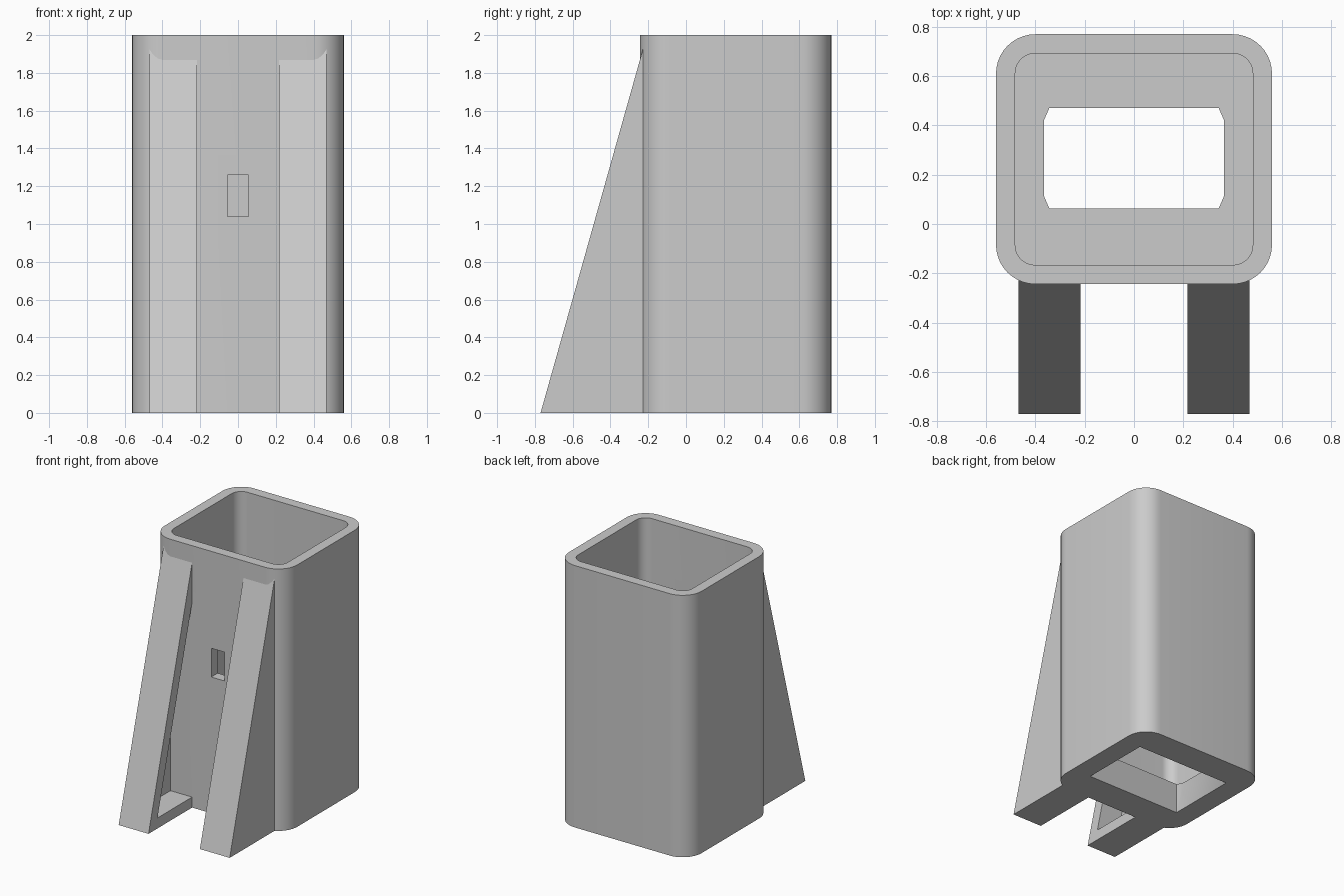
import bpy, bmesh, math
from mathutils import Vector

if "Cube" in bpy.data.objects:
    bpy.data.objects.remove(bpy.data.objects["Cube"], do_unlink=True)

grey = bpy.data.materials.new("light_grey")
grey.use_nodes = True
grey.diffuse_color = (0.6, 0.6, 0.6, 1)
grey.node_tree.nodes["Principled BSDF"].inputs["Base Color"].default_value = (0.6, 0.6, 0.6, 1)

CY = 0.263           # depth centre of the sleeve
FLOOR = 0.18         # floor thickness


def finish(name, bm):
    bmesh.ops.recalc_face_normals(bm, faces=bm.faces)
    mesh = bpy.data.meshes.new(name)
    bm.to_mesh(mesh)
    bm.free()
    mesh.materials.append(grey)
    ob = bpy.data.objects.new(name, mesh)
    bpy.context.collection.objects.link(ob)
    return ob


def prism(name, points, direction):
    bm = bmesh.new()
    face = bm.faces.new([bm.verts.new(p) for p in points])
    ext = bmesh.ops.extrude_face_region(bm, geom=[face])
    moved = [g for g in ext["geom"] if isinstance(g, bmesh.types.BMVert)]
    bmesh.ops.translate(bm, verts=moved, vec=Vector(direction))
    if not face.is_valid or len(bm.faces) < len(points) + 2:
        bm.faces.new(list(bm.verts)[:len(points)])
    return finish(name, bm)


def rounded_rect(hx, hy, r, z, steps=10):
    pts = []
    for i, (sx, sy) in enumerate([(1, 1), (-1, 1), (-1, -1), (1, -1)]):
        for k in range(steps + 1):
            a = (i + k / steps) * math.pi / 2
            pts.append((sx * (hx - r) + r * math.cos(a),
                        CY + sy * (hy - r) + r * math.sin(a), z))
    return pts


def activate(ob):
    bpy.ops.object.select_all(action="DESELECT")
    ob.select_set(True)
    bpy.context.view_layer.objects.active = ob


def cut(ob, cutter):
    cutter.hide_render = True
    mod = ob.modifiers.new("cut", "BOOLEAN")
    mod.operation = "DIFFERENCE"
    mod.solver = "EXACT"
    mod.object = cutter
    activate(ob)
    bpy.ops.object.modifier_apply(modifier=mod.name)
    bpy.data.objects.remove(cutter, do_unlink=True)


# Rounded sleeve with an open cavity
sleeve = prism("sleeve", rounded_rect(0.56, 0.507, 0.16, 0), (0, 0, 2))
cut(sleeve, prism("cavity_cutter", rounded_rect(0.482, 0.429, 0.08, FLOOR), (0, 0, 2)))

# Tapered floor opening: square corners below, clipped corners above
bm = bmesh.new()
for sx in (-1, 1):
    for sy in (-1, 1):
        for z, x, y in ((0, 0.4, 0.275), (FLOOR, 0.365, 0.15), (FLOOR, 0.342, 0.203)):
            bm.verts.new((sx * x, CY + 0.004 + sy * y, z + (0.004 if z else -0.004)))
bmesh.ops.convex_hull(bm, input=bm.verts)
bmesh.ops.dissolve_limit(bm, angle_limit=0.001, verts=bm.verts, edges=bm.edges)
cut(sleeve, finish("floor_cutter", bm))

# Small slot through the front wall
slot = [(-0.055, -0.3, 1.04), (0.055, -0.3, 1.04), (0.055, -0.3, 1.26), (-0.055, -0.3, 1.26)]
cut(sleeve, prism("slot_cutter", slot, (0, 0.2, 0)))
activate(sleeve)
bpy.ops.object.shade_smooth_by_angle(angle=math.radians(30))

# Sloping ribs, hollowed from their inner sides
SLOPE = 0.2814
for side, name in ((1, "left_rib"), (-1, "right_rib")):
    def wedge(label, x, width, front, low, back):
        top = (back - front) / SLOPE
        pts = [(side * x, front + SLOPE * low, low), (side * x, back, low), (side * x, back, top)]
        return prism(label, pts, (side * width, 0, 0))
    rib = wedge(name, 0.217, 0.252, -0.77, 0, -0.21)
    cut(rib, wedge("pocket_cutter", 0.2, 0.2, -0.685, 0.08, -0.19))
